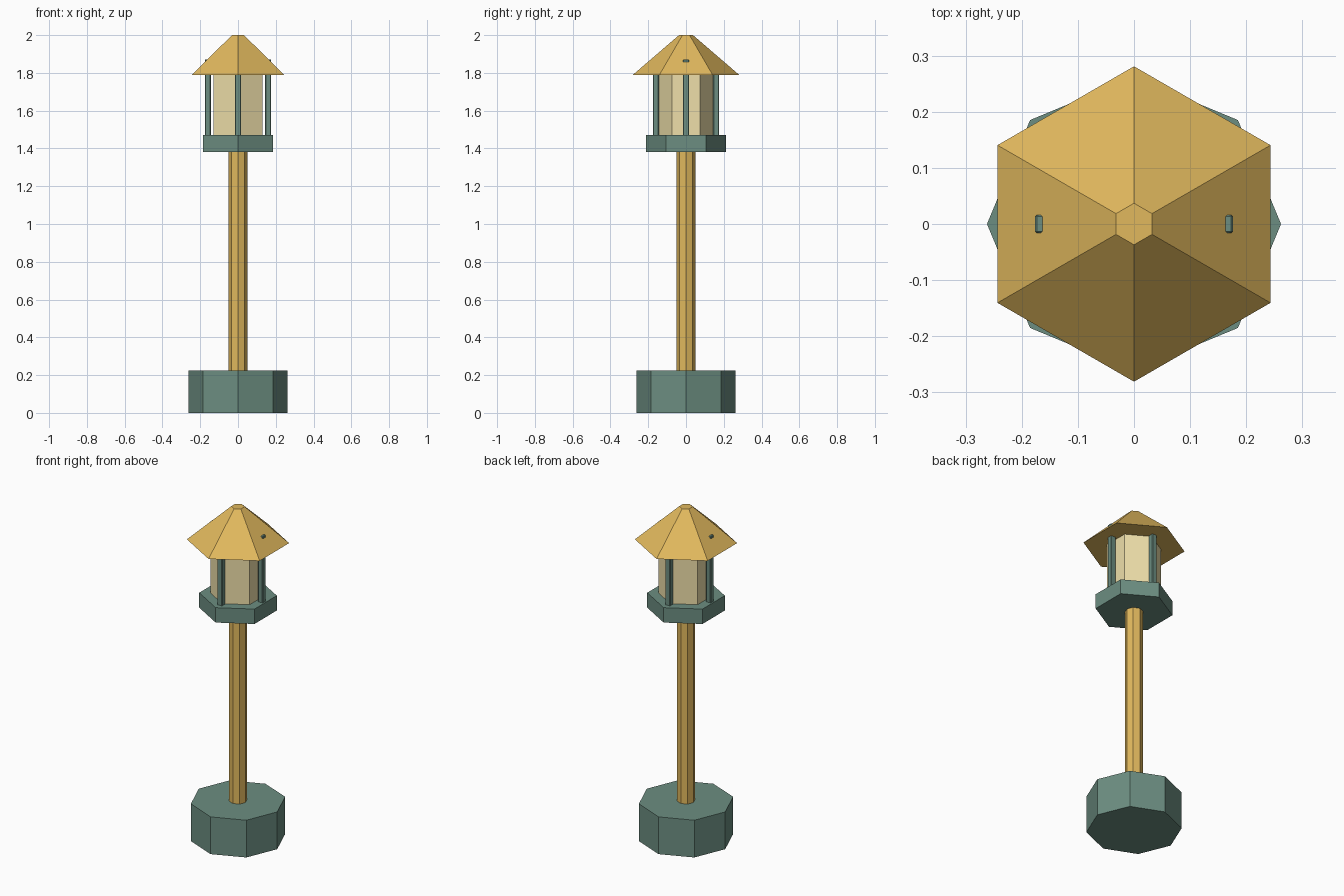
import bpy
import math

if "Cube" in bpy.data.objects:
    bpy.data.objects.remove(bpy.data.objects["Cube"])


def material(name, rgb):
    m = bpy.data.materials.new(name)
    m.diffuse_color = (*rgb, 1)
    m.use_nodes = True
    m.node_tree.nodes["Principled BSDF"].inputs["Base Color"].default_value = m.diffuse_color
    return m


green = material("green_paint", (0.15, 0.27, 0.22))
wood = material("golden_wood", (0.75, 0.48, 0.11))
cream = material("cream_panel", (0.86, 0.74, 0.40))


def prism(name, sides, r1, r2, z0, z1, angle, mat):
    """Flat-faced prism or frustum with its first corner at the given angle."""
    bpy.ops.mesh.primitive_cone_add(vertices=sides, radius1=r1, radius2=r2,
                                    depth=z1 - z0, location=(0, 0, (z0 + z1) / 2),
                                    rotation=(0, 0, math.radians(angle)))
    ob = bpy.context.object
    ob.name = name
    ob.data.materials.append(mat)
    return ob


# Octagonal foot and pole
prism("base", 8, 0.262, 0.262, 0, 0.225, 0, green)
prism("pole", 8, 0.05, 0.05, 0.225, 1.38, 0, wood)

# Hexagonal tray, lantern body and roof, corners on the y axis
prism("tray", 6, 0.213, 0.213, 1.38, 1.47, 0, green)
prism("lantern_body", 6, 0.15, 0.15, 1.47, 1.80, 0, cream)
prism("roof", 6, 0.281, 0.037, 1.79, 2.0, 0, wood)

# Four corner posts; the two side ones poke through the roof
for i, label in enumerate(("right", "back", "left", "front")):
    a = i * math.pi / 2
    bpy.ops.mesh.primitive_cube_add(size=1, location=(0.16 * math.cos(a), 0.16 * math.sin(a), 1.668))
    post = bpy.context.object
    post.name = label + "_post"
    post.scale = (0.032, 0.032, 0.404)
    bpy.ops.object.transform_apply(location=False, rotation=False, scale=True)
    bevel = post.modifiers.new("bevel", "BEVEL")
    bevel.width = 0.003
    bevel.segments = 1
    post.data.materials.append(green)
